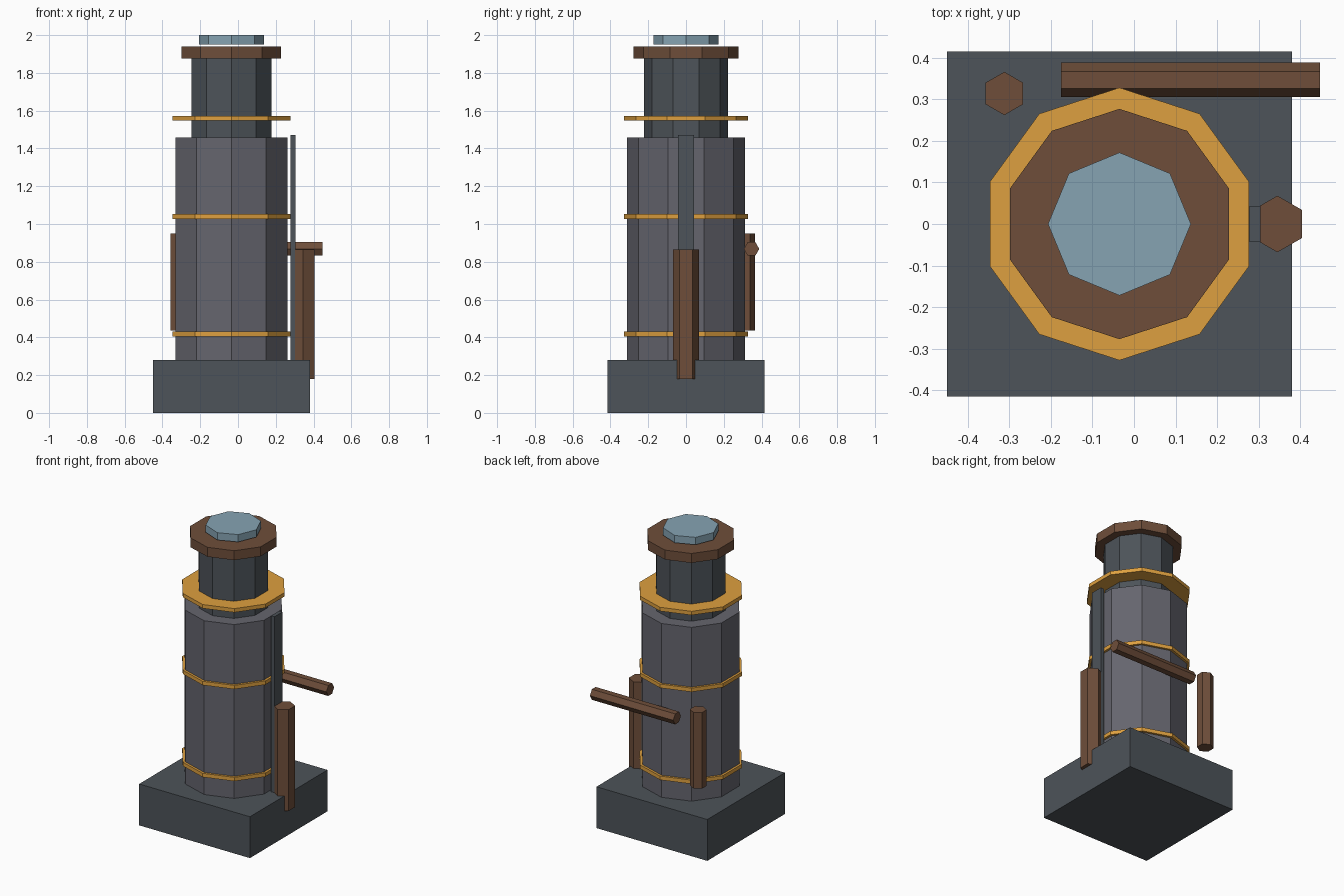
import bpy
from math import pi

if "Cube" in bpy.data.objects:
    bpy.data.objects.remove(bpy.data.objects["Cube"])

AXIS_X = -0.035  # tower axis


def material(name, r, g, b):
    m = bpy.data.materials.new(name)
    m.diffuse_color = (r, g, b, 1)
    m.use_nodes = True
    m.node_tree.nodes["Principled BSDF"].inputs["Base Color"].default_value = m.diffuse_color
    return m


STONE = material("dark_stone", 0.074, 0.087, 0.10)
METAL = material("grey_metal", 0.13, 0.13, 0.155)
GOLD = material("gold", 0.73, 0.35, 0.05)
WOOD = material("brown", 0.156, 0.076, 0.042)
GLASS = material("pale_blue", 0.24, 0.37, 0.45)


def finish(name, mat):
    ob = bpy.context.object
    ob.name = name
    ob.data.materials.append(mat)
    return ob


def box(name, x, y, z, mat):
    """Box from (min, max) ranges."""
    bpy.ops.mesh.primitive_cube_add(size=1, location=[(a + b) / 2 for a, b in (x, y, z)])
    ob = finish(name, mat)
    ob.scale = [b - a for a, b in (x, y, z)]
    bpy.ops.object.transform_apply(location=False, rotation=False, scale=True)


def prism(name, sides, radius, z0, z1, mat, x=AXIS_X, y=0):
    """Upright prism with a corner on the +y side."""
    bpy.ops.mesh.primitive_cylinder_add(vertices=sides, radius=radius, depth=z1 - z0,
                                        location=(x, y, (z0 + z1) / 2))
    return finish(name, mat)


# Square plinth
box("base", (-0.45, 0.38), (-0.415, 0.415), (0, 0.28), STONE)

# Stacked ten-sided tower, with cap and eight-sided lens
prism("body", 10, 0.312, 0.27, 1.457, METAL)
prism("neck", 10, 0.222, 1.45, 1.89, STONE)
prism("cap", 10, 0.277, 1.877, 1.941, WOOD)
prism("lens", 8, 0.172, 1.95, 2.0, GLASS)

# Gold bands
for i, z in enumerate((0.417, 1.04, 1.56)):
    prism(f"band_{i + 1}", 10, 0.328, z - 0.013, z + 0.013, GOLD)

# Side rail and hexagonal grips
box("side_rail", (0.278, 0.304), (-0.043, 0.043), (0.275, 1.472), STONE)
prism("side_grip", 6, 0.068, 0.18, 0.866, WOOD, x=0.345)
prism("rear_grip", 6, 0.052, 0.435, 0.95, WOOD, x=-0.312, y=0.314)

# Horizontal crossbar behind the tower
bar = prism("rear_crossbar", 6, 0.041, 0.556, 1.18, WOOD, x=0.136, y=0.347)
bar.rotation_euler = (0, pi / 2, 0)
